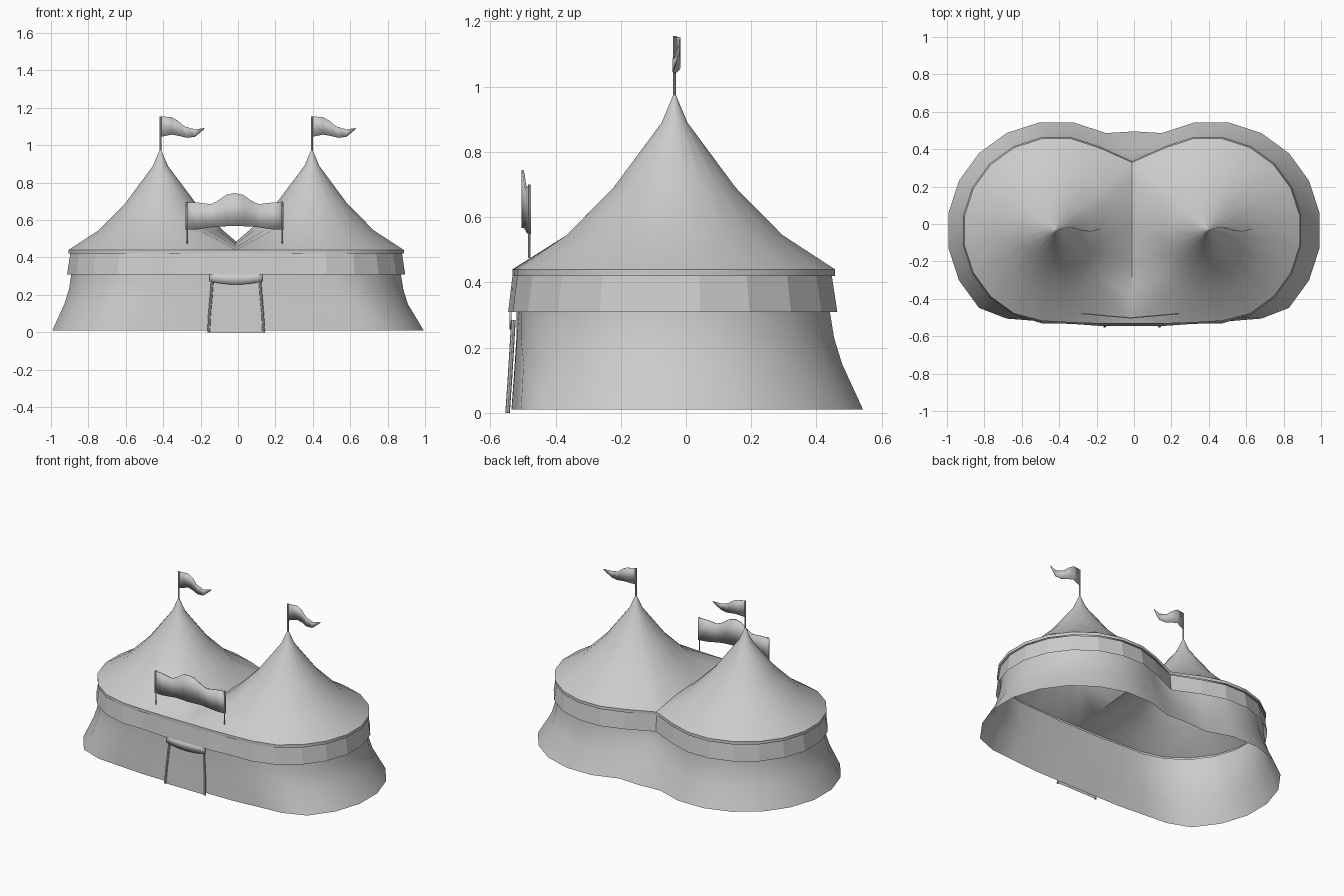
import bpy, bmesh, math

cube = bpy.data.objects.get("Cube")
if cube:
    bpy.data.objects.remove(cube)

canvas = bpy.data.materials.new("grey canvas")
canvas.use_nodes = True
GREY = (0.6, 0.6, 0.6, 1)
canvas.diffuse_color = GREY
canvas.node_tree.nodes["Principled BSDF"].inputs["Base Color"].default_value = GREY

CX, CY = 0.405, -0.035      # centre of one lobe
SHIFT = -0.01               # the roof sits slightly off centre


def finish(name, bm, smooth=None):
    bmesh.ops.remove_doubles(bm, verts=bm.verts, dist=0.0005)
    bmesh.ops.recalc_face_normals(bm, faces=bm.faces)
    mesh = bpy.data.meshes.new(name)
    bm.to_mesh(mesh)
    bm.free()
    mesh.materials.append(canvas)
    ob = bpy.data.objects.new(name, mesh)
    bpy.context.collection.objects.link(ob)
    if smooth:
        bpy.ops.object.select_all(action='DESELECT')
        ob.select_set(True)
        bpy.context.view_layer.objects.active = ob
        bpy.ops.object.shade_smooth_by_angle(angle=math.radians(smooth))
    return ob


def loft(bm, rows, closed=False):
    grid = [[bm.verts.new(p) for p in row] for row in rows]
    n = len(grid[0])
    for a, b in zip(grid, grid[1:]):
        for i in range(n if closed else n - 1):
            j = (i + 1) % n
            bm.faces.new((a[i], a[j], b[j], b[i]))


def half_outline(r, front, valley, cx=CX):
    """One lobe seen from above, from the back seam round to the front seam."""
    pts = [(0, valley)]
    for k in range(13):
        a = math.radians(117 - 18 * k)
        x, y = cx + r * math.cos(a), CY + r * math.sin(a)
        pts.append((x, max(y, front + 0.08 * max(0, x - cx + 0.1))))
    return pts + [(0.17, front), (0, front)]


def ring(z, r, front, valley, cx=CX, shift=SHIFT):
    half = half_outline(r, front, valley, cx)
    loop = half + [(-x, y) for x, y in half[-2:0:-1]]
    return [(x + shift, y, z) for x, y in loop]


def tube(name, path, r, sides=8):
    bm = bmesh.new()
    rows = [[(x + r * math.cos(t * math.tau / sides), y + r * math.sin(t * math.tau / sides), z)
             for t in range(sides)] for x, y, z in path]
    loft(bm, rows, True)
    for end in (rows[0], rows[-1]):
        bm.faces.new([bm.verts.new(p) for p in end])
    return finish(name, bm, 40)


def sheet(name, top, bottom, depth, thick=0.006):
    """Thin cloth between two edges in the xz plane; depth gives y from x and z."""
    bm = bmesh.new()
    loft(bm, [[(x, depth(x, z), z) for x, z in edge] for edge in (top, bottom)])
    ob = finish(name, bm, 40)
    mod = ob.modifiers.new("thickness", 'SOLIDIFY')
    mod.thickness, mod.offset = thick, 0
    return ob


# Flared wall
bm = bmesh.new()
loft(bm, [ring(0.01, 0.585, -0.535, 0.495, 0.415, 0),
          ring(0.15, 0.52, -0.525, 0.41),
          ring(0.23, 0.495, -0.52, 0.36),
          ring(0.31, 0.482, -0.52, 0.32),
          ring(0.42, 0.48, -0.52, 0.32)], True)
finish("wall", bm, 60)

# Faceted hanging band below the eave
bm = bmesh.new()
loft(bm, [ring(0.31, 0.505, -0.545, 0.335), ring(0.42, 0.488, -0.532, 0.325)], True)
finish("eave_band", bm)

# Roof: two cones meeting in a valley, with a short lip
bm = bmesh.new()
profile = [(0.004, 0.975), (0.04, 0.89), (0.19, 0.69), (0.335, 0.545)]
for side in (1, -1):
    rim = [(x, y, 0.44) for x, y in half_outline(0.498, -0.532, 0.33)]
    for y, z in ((-0.38, 0.455), (-0.2, 0.472), (CY, 0.485), (0.12, 0.475), (0.24, 0.455)):
        rim.append((0, y, z))
    rows = []
    for r, z in profile:
        angles = [math.atan2(y - CY, x - CX) for x, y, _ in rim]
        rows.append([(CX + r * math.cos(a), CY + r * math.sin(a), z) for a in angles])
    rows.append(rim)
    loft(bm, [[(side * x + SHIFT, y, z) for x, y, z in row] for row in rows], True)
loft(bm, [ring(0.44, 0.498, -0.532, 0.33), ring(0.42, 0.498, -0.532, 0.33)], True)
finish("roof", bm, 50)

# Flag poles and waving pennants
flag_top = [(0, 1.155), (0.06, 1.15), (0.095, 1.13), (0.13, 1.1), (0.185, 1.085), (0.235, 1.092)]
flag_bottom = [(0, 1.045), (0.06, 1.057), (0.1, 1.05), (0.14, 1.04), (0.185, 1.045), (0.233, 1.085)]
for side, label in ((1, "left"), (-1, "right")):
    px = side * CX + SHIFT
    tube(label + "_flag_pole", [(px, CY, 0.95), (px, CY, 1.155)], 0.005)
    sheet(label + "_flag", [(px + x, z) for x, z in flag_top], [(px + x, z) for x, z in flag_bottom],
          lambda x, z: CY + 0.014 * math.sin((x - px) * 26) + 0.05 * (x - px), 0.003)

# Sign board with a humped top, on two posts
board_top = [(0.262, 0.695), (0.21, 0.695), (0.13, 0.685), (0.095, 0.7), (0.045, 0.735)]
board_bottom = [(0.262, 0.548), (0.2, 0.55), (0.13, 0.561), (0.095, 0.566), (0.045, 0.567)]


def both_sides(edge, mid):
    pts = [(-x, z) for x, z in edge] + [(0, mid)] + edge[::-1]
    return [(x - 0.018, z) for x, z in pts]


sheet("sign_board", both_sides(board_top, 0.745), both_sides(board_bottom, 0.567),
      lambda x, z: -0.502 + 0.09 * abs(x + 0.018))
for x, label in ((-0.272, "right"), (0.236, "left")):
    tube(label + "_sign_post", [(x, -0.48, 0.475), (x, -0.48, 0.7)], 0.004)

# Entrance: cloth panel, rolled curtain edges and a sagging valance
door_rows = [(0.285, 0.127, -0.527), (0.2, 0.133, -0.532), (0.1, 0.142, -0.538), (0.0, 0.147, -0.545)]
bm = bmesh.new()
loft(bm, [[(-w + SHIFT, y, z), (w + SHIFT, y, z)] for z, w, y in door_rows])
finish("door_panel", bm, 40)
for side, label in ((1, "left"), (-1, "right")):
    tube(label + "_curtain_edge",
         [(side * w + SHIFT, y - 0.002, z) for z, w, y in door_rows], 0.007)
top = [(0.142 * k / 4 + SHIFT, 0.315) for k in range(-4, 5)]
bottom = [(0.142 * k / 4 + SHIFT, 0.255 + 0.018 * (k / 4) ** 2) for k in range(-4, 5)]
sheet("door_valance", top, bottom, lambda x, z: -0.538)
